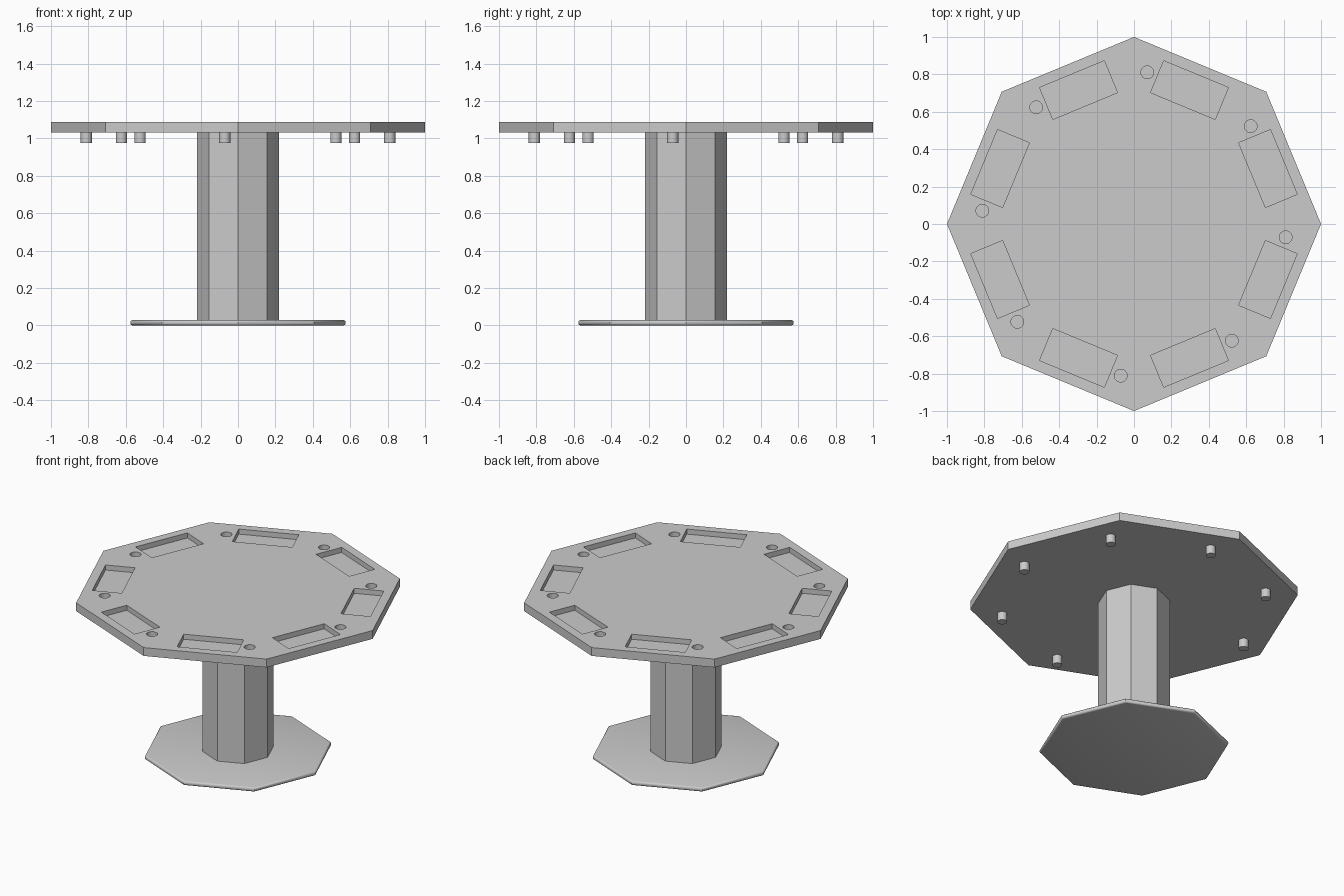
import bpy
import bmesh
from math import radians
from mathutils import Matrix, Vector

if "Cube" in bpy.data.objects:
    bpy.data.objects.remove(bpy.data.objects["Cube"], do_unlink=True)

TOP_LOW, TOP_HIGH = 1.032, 1.088
BASE_HIGH = 0.028

grey = bpy.data.materials.new("plain grey")
grey.use_nodes = True
grey.diffuse_color = (0.6, 0.6, 0.6, 1)
grey.node_tree.nodes["Principled BSDF"].inputs["Base Color"].default_value = grey.diffuse_color


def add_prism(bm, sides, radius, low, high, x=0, y=0):
    """Upright prism with a corner on the x axis."""
    bmesh.ops.create_cone(bm, cap_ends=True, segments=sides, radius1=radius, radius2=radius,
                          depth=high - low, matrix=Matrix.Translation((x, y, (low + high) / 2)))


def finish(name, bm):
    mesh = bpy.data.meshes.new(name)
    bmesh.ops.recalc_face_normals(bm, faces=bm.faces)
    bm.to_mesh(mesh)
    bm.free()
    mesh.materials.append(grey)
    obj = bpy.data.objects.new(name, mesh)
    bpy.context.collection.objects.link(obj)
    return obj


def activate(obj):
    bpy.ops.object.select_all(action='DESELECT')
    obj.select_set(True)
    bpy.context.view_layer.objects.active = obj


def prism(name, *args):
    bm = bmesh.new()
    add_prism(bm, *args)
    return finish(name, bm)


# Positions of the eight cup holders, just off each table corner
cups = [Matrix.Rotation(radians(45 * i - 5), 3, 'Z') @ Vector((0.814, 0, 0)) for i in range(8)]

# Octagonal table top
top = prism("table_top", 8, 1, TOP_LOW, TOP_HIGH)

# Cutter: one chip tray per side and one cup hole per corner
bm = bmesh.new()
tray_low, tray_high = TOP_HIGH - 0.034, TOP_HIGH + 0.1
for i in range(8):
    place = (Matrix.Rotation(radians(45 * i + 22.5), 4, 'Z')
             @ Matrix.Translation((0.775, 0, (tray_low + tray_high) / 2))
             @ Matrix.Diagonal((0.184, 0.374, tray_high - tray_low, 1)))
    bmesh.ops.create_cube(bm, size=1, matrix=place)
for c in cups:
    add_prism(bm, 24, 0.034, TOP_LOW + 0.006, tray_high, c.x, c.y)
cutter = finish("recess_cutter", bm)
cutter.hide_render = True

cut = top.modifiers.new("recesses", 'BOOLEAN')
cut.operation = 'DIFFERENCE'
cut.solver = 'EXACT'
cut.object = cutter
activate(top)
bpy.ops.object.modifier_apply(modifier=cut.name)
bpy.data.objects.remove(cutter, do_unlink=True)

# Cup bottoms hanging under the top
for i, c in enumerate(cups):
    cup = prism(f"cup_holder_{i + 1}", 24, 0.03, 0.975, TOP_LOW + 0.002, c.x, c.y)
    activate(cup)
    bpy.ops.object.shade_smooth_by_angle(angle=radians(30))

# Octagonal column
prism("column", 8, 0.22, BASE_HIGH - 0.002, TOP_LOW + 0.002)

# Octagonal foot plate with a rounded rim
base = prism("base_plate", 8, 0.576, 0, BASE_HIGH)
rim = base.modifiers.new("rounded_rim", 'BEVEL')
rim.width = 0.011
rim.segments = 3
rim.limit_method = 'ANGLE'
rim.angle_limit = radians(60)
activate(base)
bpy.ops.object.modifier_apply(modifier=rim.name)
bpy.ops.object.shade_smooth_by_angle(angle=radians(35))
